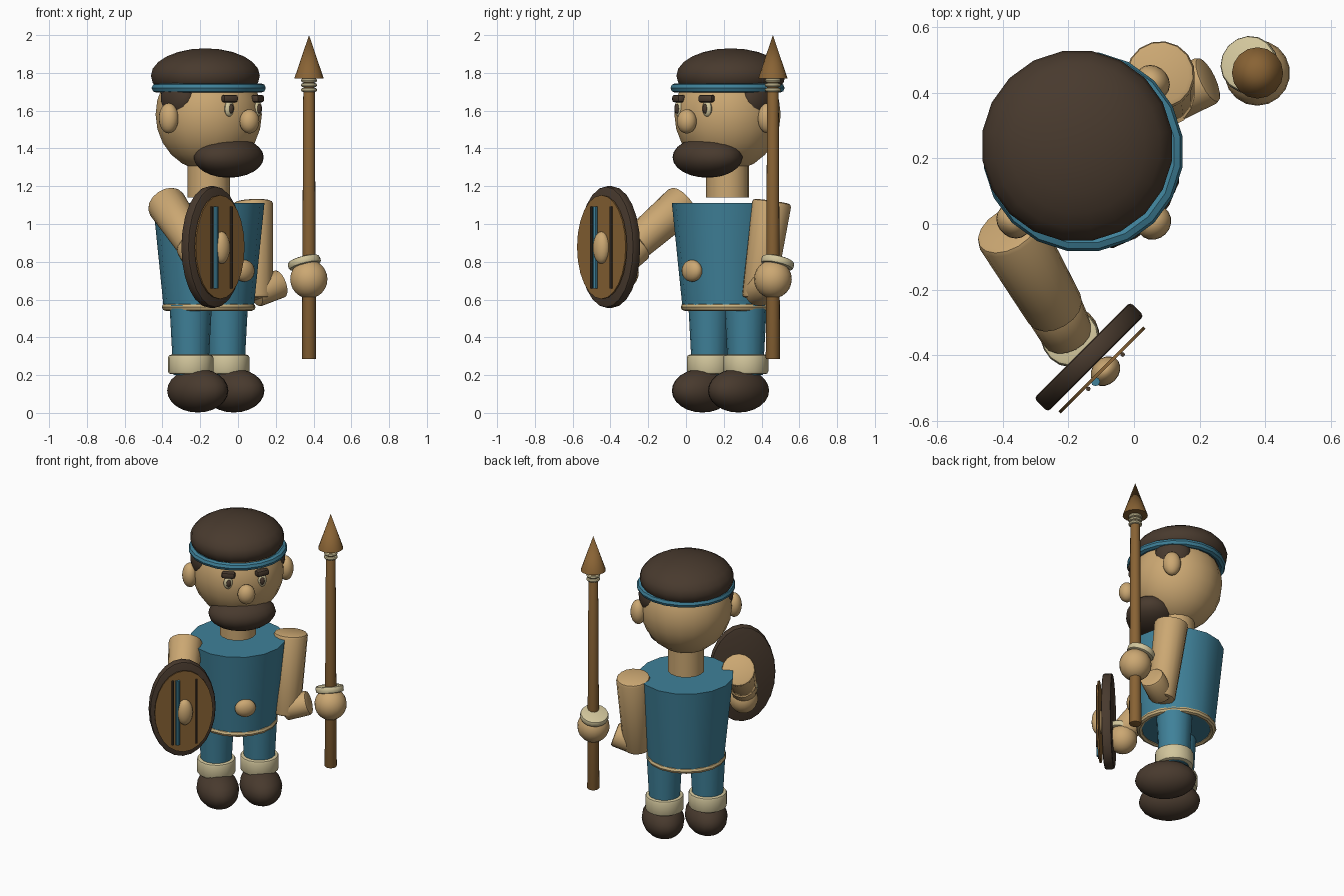
import bpy, bmesh, math
from mathutils import Matrix, Vector

if "Cube" in bpy.data.objects:
    bpy.data.objects.remove(bpy.data.objects["Cube"])

COLOURS = {
    "skin": (0.60, 0.39, 0.17),
    "dark_brown": (0.065, 0.042, 0.027),
    "blue": (0.05, 0.22, 0.32),
    "cream": (0.64, 0.56, 0.33),
    "wood": (0.25, 0.125, 0.035),
    "hem_tan": (0.60, 0.45, 0.22),
}
MATS = {}
for key, rgb in COLOURS.items():
    MATS[key] = bpy.data.materials.new(key)
    MATS[key].diffuse_color = (*rgb, 1)

TURN = Matrix.Rotation(math.radians(45), 4, 'Z')
BODY = Matrix.Translation((-0.155, 0.22, 0)) @ TURN       # body faces its own -y
SHIELD = Matrix.Translation((-0.137, -0.405, 0.878)) @ TURN
WORLD = Matrix.Identity(4)


def finish(name, bm, colour, matrix, bevel=0.0):
    if bevel:
        rim = [e for e in bm.edges if len(e.link_faces) == 2
               and e.calc_face_angle(0) > math.radians(50)]
        bmesh.ops.bevel(bm, geom=rim, offset=bevel, segments=2, profile=0.5,
                        affect='EDGES')
    bmesh.ops.transform(bm, matrix=matrix, verts=bm.verts)
    bmesh.ops.recalc_face_normals(bm, faces=bm.faces)
    me = bpy.data.meshes.new(name)
    bm.to_mesh(me)
    bm.free()
    me.materials.append(MATS[colour])
    me.shade_smooth()
    me.set_sharp_from_angle(angle=math.radians(35))
    ob = bpy.data.objects.new(name, me)
    bpy.context.collection.objects.link(ob)
    return ob


def ball(name, colour, loc, size, frame=BODY, seg=18, rings=12):
    bm = bmesh.new()
    bmesh.ops.create_uvsphere(bm, u_segments=seg, v_segments=rings, radius=1)
    m = frame @ Matrix.Translation(loc) @ Matrix.Diagonal((*size, 1))
    return finish(name, bm, colour, m)


def rod(name, colour, a, b, r1, r2, frame=BODY, seg=16, bevel=0.0):
    """Tapered cylinder from point a to point b."""
    a, b = Vector(a), Vector(b)
    bm = bmesh.new()
    bmesh.ops.create_cone(bm, cap_ends=True, segments=seg, radius1=r1,
                          radius2=r2, depth=(b - a).length)
    rot = (b - a).to_track_quat('Z', 'Y').to_matrix().to_4x4()
    return finish(name, bm, colour,
                  frame @ Matrix.Translation((a + b) / 2) @ rot, bevel)


def ring(name, colour, z, major, minor_r, minor_z, frame=BODY, seg=18, sides=8):
    """Ring with an oval section, lying flat at height z."""
    bm = bmesh.new()
    loops = []
    for i in range(seg):
        a = math.tau * i / seg
        loop = []
        for j in range(sides):
            t = math.tau * j / sides
            r = major + minor_r * math.cos(t)
            loop.append(bm.verts.new((r * math.cos(a), r * math.sin(a),
                                      z + minor_z * math.sin(t))))
        loops.append(loop)
    for i in range(seg):
        p, q = loops[i], loops[(i + 1) % seg]
        for j in range(sides):
            k = (j + 1) % sides
            bm.faces.new((p[j], q[j], q[k], p[k]))
    return finish(name, bm, colour, frame)


def oval_plate(name, colour, front, back, rx, rz, bevel=0.0):
    """Oval disc standing upright in the shield frame."""
    bm = bmesh.new()
    bmesh.ops.create_cone(bm, cap_ends=True, segments=24, radius1=1, radius2=1,
                          depth=1)
    squash = (Matrix.Translation((0, -(front + back) / 2, 0))
              @ Matrix.Diagonal((rx, front - back, rz, 1))
              @ Matrix.Rotation(math.pi / 2, 4, 'X'))
    bmesh.ops.transform(bm, matrix=squash, verts=bm.verts)
    return finish(name, bm, colour, SHIELD, bevel)


# Head
ball("head", "skin", (0, 0, 1.58), (0.285, 0.285, 0.30), seg=20)
ball("hair_cap", "dark_brown", (0, 0.025, 1.785), (0.292, 0.292, 0.145), seg=20)
ring("headband", "blue", 1.72, 0.280, 0.026, 0.025, seg=20)
ball("beard", "dark_brown", (0, -0.15, 1.353), (0.21, 0.16, 0.108))
ball("nose", "skin", (0, -0.305, 1.543), (0.055, 0.05, 0.064))
rod("neck", "skin", (0, 0, 1.14), (0, 0, 1.34), 0.113, 0.113)

for s, side in ((-1, "left"), (1, "right")):
    ball(side + "_ear", "skin", (s * 0.30, 0, 1.56), (0.048, 0.056, 0.08))
    ball(side + "_sideburn", "dark_brown", (s * 0.235, 0, 1.67), (0.06, 0.11, 0.105))
    ball(side + "_eye", "cream", (s * 0.105, -0.258, 1.61), (0.03, 0.02, 0.042), seg=12)
    ball(side + "_pupil", "dark_brown", (s * 0.105, -0.272, 1.61),
         (0.016, 0.014, 0.026), seg=12)
    # Brow, a rounded bar following the forehead
    bm = bmesh.new()
    bmesh.ops.create_cube(bm, size=1)
    bmesh.ops.scale(bm, vec=(0.085, 0.045, 0.04), verts=bm.verts)
    finish(side + "_brow", bm, "dark_brown",
           BODY @ Matrix.Translation((s * 0.105, -0.262, 1.664))
           @ Matrix.Rotation(s * math.radians(20), 4, 'Z'), 0.013)
    # Legs and boots
    rod(side + "_leg", "blue", (s * 0.135, 0, 0.2), (s * 0.135, 0, 0.57), 0.092, 0.112)
    rod(side + "_boot_cuff", "cream", (s * 0.135, 0, 0.205), (s * 0.135, 0, 0.308),
        0.12, 0.12, bevel=0.015)
    ball(side + "_boot", "dark_brown", (s * 0.135, -0.053, 0.118), (0.13, 0.19, 0.116))

# Tunic
rod("tunic", "blue", (0, 0, 0.55), (0, 0, 1.11), 0.238, 0.295, seg=16)
ring("tunic_hem", "hem_tan", 0.56, 0.228, 0.021, 0.02)
ball("belly_button", "skin", (0, -0.267, 0.752), (0.066, 0.04, 0.058))

# Spear arm
rod("right_upper_arm", "skin", (0.10, 0.38, 0.60), (0.08, 0.455, 1.12),
    0.085, 0.106, WORLD, bevel=0.018)
rod("right_forearm", "skin", (0.09, 0.375, 0.635), (0.228, 0.44, 0.685),
    0.078, 0.076, WORLD, bevel=0.012)
ball("right_hand", "skin", (0.375, 0.46, 0.708), (0.1, 0.1, 0.102), WORLD)
rod("right_wrist_cuff", "cream", (0.356, 0.48, 0.775), (0.346, 0.489, 0.815),
    0.088, 0.088, WORLD, bevel=0.012)

# Shield arm
rod("left_upper_arm", "skin", (-0.235, -0.27, 0.89), (-0.385, -0.012, 1.115),
    0.09, 0.106, WORLD, bevel=0.018)
rod("left_forearm", "skin", (-0.245, -0.255, 0.885), (-0.20, -0.34, 0.80),
    0.088, 0.08, WORLD, bevel=0.012)
ball("left_hand", "skin", (-0.195, -0.34, 0.745), (0.09, 0.09, 0.095), WORLD)
rod("left_wrist_cuff", "cream", (-0.19, -0.35, 0.795), (-0.195, -0.345, 0.835),
    0.088, 0.088, WORLD, bevel=0.012)

# Shield
oval_plate("shield_body", "dark_brown", 0.03, -0.03, 0.207, 0.322, bevel=0.012)
oval_plate("shield_face", "wood", 0.061, 0.051, 0.182, 0.275)
ball("shield_boss", "skin", (0.005, -0.066, -0.003), (0.05, 0.04, 0.085), SHIELD)
for name, colour, x, r in (("outer_strip", "dark_brown", -0.07, 0.007),
                           ("blue_strip", "blue", -0.039, 0.014),
                           ("inner_strip", "dark_brown", 0.078, 0.007)):
    rod("shield_" + name, colour, (x, -0.067, -0.22), (x, -0.067, 0.215),
        r, r, SHIELD, seg=8)

# Spear
SPEAR = Matrix.Translation((0.376, 0.46, 0))
rod("spear_pole", "wood", (0, 0, 0.285), (0, 0, 1.78), 0.038, 0.03, SPEAR, bevel=0.005)
rod("spear_tip", "wood", (0, 0, 1.77), (0, 0, 2.0), 0.078, 0.0, SPEAR)
for i, z in enumerate((1.71, 1.735, 1.76)):
    ring("spear_binding_%d" % (i + 1), "cream", z, 0.031, 0.012, 0.011, SPEAR, seg=16)

for m in bpy.data.materials:
    if m.users and not m.is_grease_pencil:
        m.use_nodes = True
        m.node_tree.nodes["Principled BSDF"].inputs["Base Color"].default_value = m.diffuse_color
